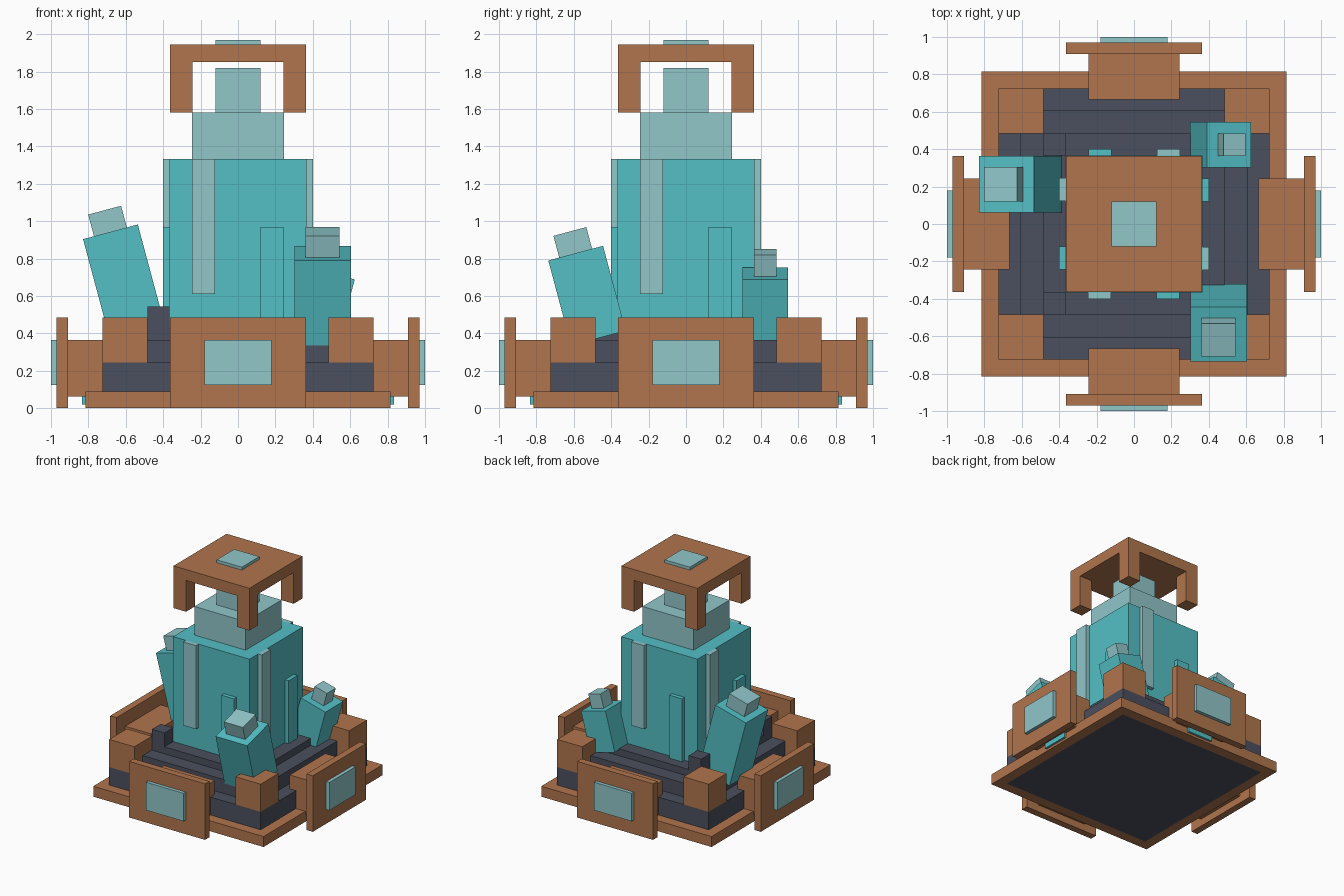
import bpy, math
from mathutils import Matrix, Vector

if "Cube" in bpy.data.objects:
    bpy.data.objects.remove(bpy.data.objects["Cube"])


def material(name, rgb):
    m = bpy.data.materials.new(name)
    m.diffuse_color = (*rgb, 1.0)
    m.use_nodes = True
    m.node_tree.nodes["Principled BSDF"].inputs["Base Color"].default_value = m.diffuse_color
    return m


TEAL = material("teal", (0.087, 0.521, 0.558))
PALE = material("pale_teal", (0.283, 0.571, 0.591))
BROWN = material("copper_brown", (0.434, 0.178, 0.074))
DARK = material("dark_slate", (0.070, 0.080, 0.112))


def box(name, x0, x1, y0, y1, z0, z1, mat, xf=Matrix()):
    """Box between limits, optionally moved by a matrix."""
    pts = [xf @ Vector((x, y, z)) for x in (x0, x1) for y in (y0, y1) for z in (z0, z1)]
    faces = [(0, 1, 3, 2), (4, 6, 7, 5), (0, 4, 5, 1), (2, 3, 7, 6), (0, 2, 6, 4), (1, 5, 7, 3)]
    me = bpy.data.meshes.new(name)
    me.from_pydata(pts, [], faces)
    me.materials.append(mat)
    ob = bpy.data.objects.new(name, me)
    bpy.context.collection.objects.link(ob)
    return ob


def block(name, r, z0, z1, mat):
    """Centred square block."""
    return box(name, -r, r, -r, r, z0, z1, mat)


# Stepped foundation
block("foundation", 0.725, 0.0, 0.245, DARK)
block("middle_step", 0.61, 0.245, 0.365, DARK)
block("upper_step", 0.485, 0.365, 0.425, DARK)

# Tower, neck and spire
block("tower", 0.365, 0.425, 1.333, TEAL)
block("neck", 0.245, 1.333, 1.58, PALE)
block("spire", 0.12, 1.58, 1.82, PALE)

# Canopy
block("canopy_roof", 0.363, 1.85, 1.945, BROWN)
block("canopy_cap", 0.12, 1.945, 1.97, PALE)

# Parts repeated on each of the four sides, front first
for i in range(4):
    r = Matrix.Rotation(i * math.pi / 2, 4, 'Z')
    box("base_rim", -0.815, 0.725, -0.815, -0.725, 0, 0.09, BROWN, r)
    box("corner_block", 0.485, 0.725, -0.725, -0.485, 0.245, 0.485, BROWN, r)
    box("canopy_leg", 0.243, 0.363, -0.363, -0.243, 1.58, 1.85, BROWN, r)
    box("arm", -0.243, 0.243, -0.91, -0.665, 0.063, 0.365, BROWN, r)
    box("shield", -0.363, 0.363, -0.97, -0.91, 0, 0.485, BROWN, r)
    box("shield_gem", -0.18, 0.18, -1.0, -0.97, 0.123, 0.365, PALE, r)
    box("rim_gem", -0.12, 0.12, -0.833, -0.815, 0.02, 0.065, TEAL, r)
    box("long_strip", -0.245, -0.123, -0.4, -0.365, 0.61, 1.333, PALE, r)
    box("short_strip", 0.12, 0.243, -0.4, -0.365, 0.425, 0.97, TEAL, r)

# Small posts on the left corners of the upper step
for y in (-0.425, 0.425):
    box("corner_post", -0.485, -0.365, y - 0.06, y + 0.06, 0.425, 0.545, DARK)


def crystal(top, width, length, tip_w, axis, degrees):
    """Leaning shard with a pale tip; its origin is the centre of its top face."""
    xf = Matrix.Translation(top) @ Matrix.Rotation(math.radians(degrees), 4, axis)
    w, t = width / 2, tip_w / 2
    box("crystal", -w, w, -w, w, -length, 0, TEAL, xf)
    box("crystal_tip", -t, t, -t, t, 0, 0.12, PALE, xf)


crystal((0.4525, -0.59, 0.829), 0.303, 0.47, 0.182, 'X', 15)
crystal((-0.682, 0.2125, 0.943), 0.303, 0.606, 0.182, 'Y', -15)
crystal((0.507, 0.4235, 0.72), 0.243, 0.345, 0.121, 'Y', 15)
